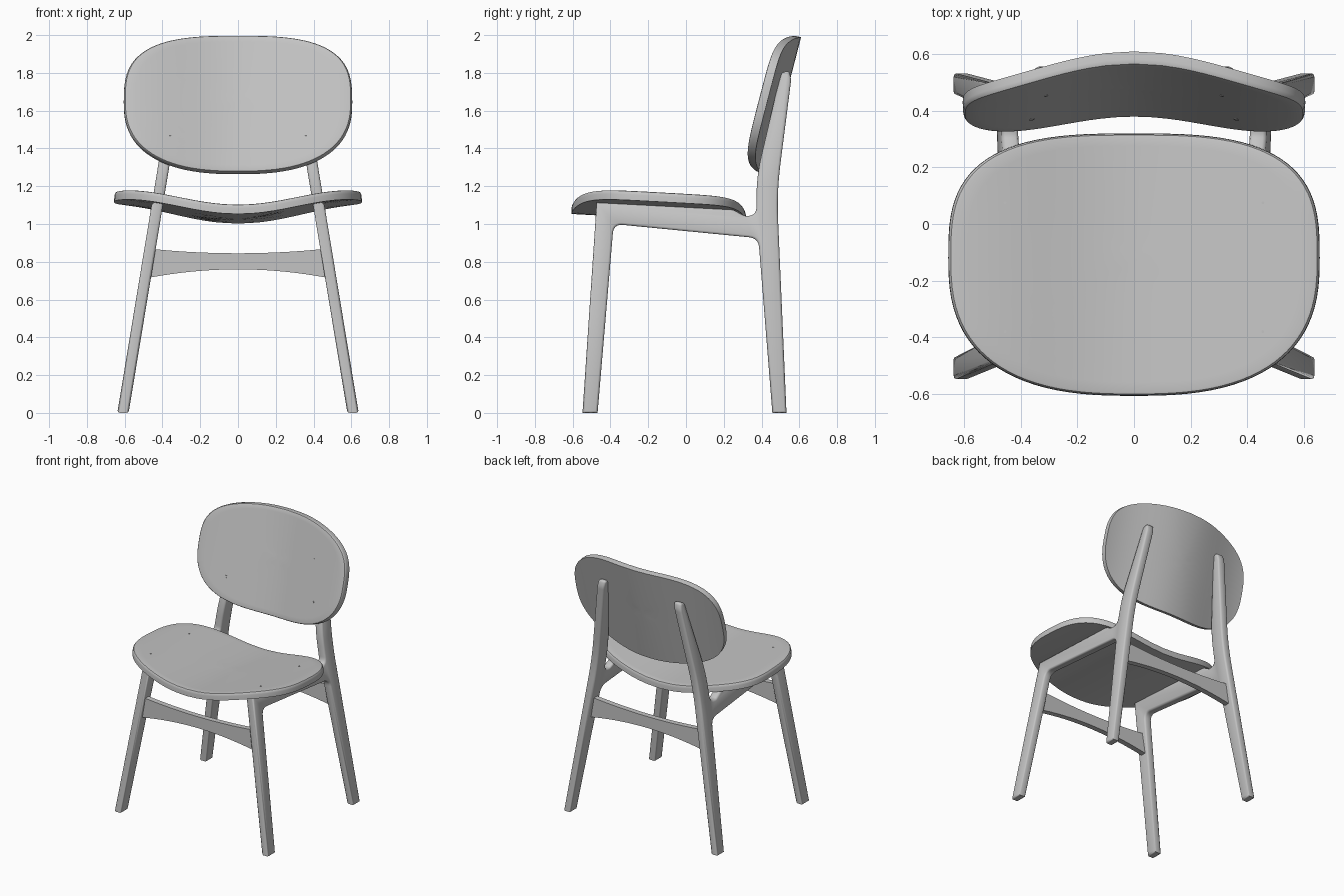
import bpy, bmesh, math
from mathutils import Vector

if "Cube" in bpy.data.objects:
    bpy.data.objects.remove(bpy.data.objects["Cube"])

grey = bpy.data.materials.new("plain grey")
grey.diffuse_color = (0.55, 0.55, 0.55, 1)
grey.use_nodes = True
grey.node_tree.nodes["Principled BSDF"].inputs["Base Color"].default_value = grey.diffuse_color


def finish(bm, name, angle=40):
    bmesh.ops.recalc_face_normals(bm, faces=bm.faces)
    me = bpy.data.meshes.new(name)
    bm.to_mesh(me)
    bm.free()
    ob = bpy.data.objects.new(name, me)
    bpy.context.collection.objects.link(ob)
    me.materials.append(grey)
    bpy.ops.object.select_all(action='DESELECT')
    ob.select_set(True)
    bpy.context.view_layer.objects.active = ob
    bpy.ops.object.shade_smooth_by_angle(angle=math.radians(angle))
    return ob


def bridge(bm, a, b):
    n = len(a)
    for i in range(n):
        j = (i + 1) % n
        bm.faces.new((a[i], a[j], b[j], b[i]))


def wave(x, half, rise):
    # dished cross-section, low in the middle and flat at the edges
    return rise * (1 - math.cos(math.pi * min(abs(x) / half, 1))) / 2


def panel(name, half, centre, up, down, n_up, n_down, thick, place, count=96):
    """Rounded moulded panel; place(x, v, t) maps outline plus depth t to 3D."""
    outline = []
    for i in range(count):
        a = 2 * math.pi * i / count
        c, s = math.cos(a), math.sin(a)
        n, h = (n_up, up) if s >= 0 else (n_down, down)
        outline.append((half * math.copysign(abs(c) ** (2 / n), c),
                        h * math.copysign(abs(s) ** (2 / n), s)))
    rings = [(k / 10, 0) for k in range(1, 10)]
    rings += [(0.985, 0), (1, 0), (0.998, 0.6), (0.994, 0.83), (0.986, 0.96), (0.97, 1)]
    rings += [(k / 10, 1) for k in range(9, 0, -1)]
    bm = bmesh.new()
    loops = [[bm.verts.new(place(x * s, centre + v * s, t * thick)) for x, v in outline]
             for s, t in rings]
    for a, b in zip(loops, loops[1:]):
        bridge(bm, a, b)
    for loop, t in ((loops[0], 0), (loops[-1], thick)):
        mid = bm.verts.new(place(0, centre, t))
        for i in range(count):
            bm.faces.new((loop[i], loop[(i + 1) % count], mid))
    return finish(bm, name)


# Seat: dished across and sloping down to the rear
def seat_point(x, y, t):
    return (x, y, 1.053 - 0.055 * (y + 0.605) + wave(x, 0.655, 0.09) + t)


panel("seat", 0.656, -0.12, 0.44, 0.487, 3.0, 2.6, 0.05, seat_point)


# Backrest: leaning panel curved around the sitter; depth t grows to the front
def back_point(x, z, t):
    d = 0.046 - t
    return (x, 0.375 + 0.26 * (z - 1.27) - wave(x, 0.605, 0.09) + d * 0.968, z - d * 0.25)


panel("backrest", 0.605, 1.655, 0.345, 0.38, 3.0, 2.5, 0.046, back_point)


# Side frames: both legs, rail and back post in one leaning plane
def rounded(points):
    out = []
    for i, (y, z, d) in enumerate(points):
        p = Vector((y, z))
        if d == 0:
            out.append(p)
            continue
        a = p + (Vector(points[i - 1][:2]) - p).normalized() * d
        b = p + (Vector(points[(i + 1) % len(points)][:2]) - p).normalized() * d
        for k in range(8):
            t = k / 7
            out.append(a * (1 - t) ** 2 + p * 2 * t * (1 - t) + b * t * t)
    return out


def inset(poly, d):
    out = []
    for i, p in enumerate(poly):
        e = (p - poly[i - 1]).normalized()
        f = (poly[(i + 1) % len(poly)] - p).normalized()
        n1, n2 = Vector((-e.y, e.x)), Vector((-f.y, f.x))
        out.append(p + (n1 + n2) * d / max(1 + n1.dot(n2), 0.5))
    return out


def lean(z):
    return 0.609 - 0.165 * z


frame = rounded([
    (-0.548, 0, 0), (-0.468, 0, 0), (-0.383, 1.0, 0.05), (0.383, 0.925, 0.05),
    (0.457, 0, 0), (0.532, 0, 0), (0.481, 1.17, 0.15), (0.557, 1.765, 0.02),
    (0.546, 1.812, 0.02), (0.502, 1.80, 0.02), (0.375, 1.26, 0.1),
    (0.372, 1.043, 0.045), (0.31, 1.043, 0.01), (0.25, 1.075, 0.01), (-0.473, 1.113, 0)])
sections = [(0.012, -0.03), (0.004, -0.0265), (0, -0.018),
            (0, 0.018), (0.004, 0.0265), (0.012, 0.03)]
for side, label in ((-1, "left"), (1, "right")):
    bm = bmesh.new()
    loops = [[bm.verts.new((side * lean(p.y) + dx, p.x, p.y)) for p in inset(frame, d)]
             for d, dx in sections]
    for a, b in zip(loops, loops[1:]):
        bridge(bm, a, b)
    bm.faces.new(loops[0])
    bm.faces.new(loops[-1])
    finish(bm, label + "_side_frame", 50)

# Stretchers: flared boards between the front legs and between the rear legs
for y, label in ((-0.45, "front"), (0.442, "rear")):
    bm = bmesh.new()
    loops = []
    for i in range(25):
        u = i / 12 - 1
        top, low = 0.845 + 0.024 * u * u, 0.76 - 0.048 * u * u
        loops.append([bm.verts.new((u * lean(z), y + dy, z)) for dy, z in
                      ((-0.02, low), (0.02, low), (0.02, top), (-0.02, top))])
    for a, b in zip(loops, loops[1:]):
        bridge(bm, a, b)
    bm.faces.new(loops[0])
    bm.faces.new(loops[-1])
    finish(bm, label + "_stretcher")


# Screw plugs: small discs just proud of the seat and backrest
def plug(name, pos, radius, rot):
    bpy.ops.mesh.primitive_cylinder_add(vertices=16, radius=radius, depth=0.006,
                                        location=pos, rotation=rot)
    ob = bpy.context.object
    ob.name = name
    ob.data.materials.append(grey)


for side in (-1, 1):
    for y in (-0.38, 0.075):
        plug("seat_plug", seat_point(side * 0.455, y, 0.049), 0.005, (0, 0, 0))
    for x, z, r in ((0.31, 1.75, 0.006), (0.36, 1.475, 0.009)):
        plug("backrest_plug", back_point(side * x, z, 0.045), r,
             (math.radians(90 - 14.5), 0, side * math.radians(-13)))
